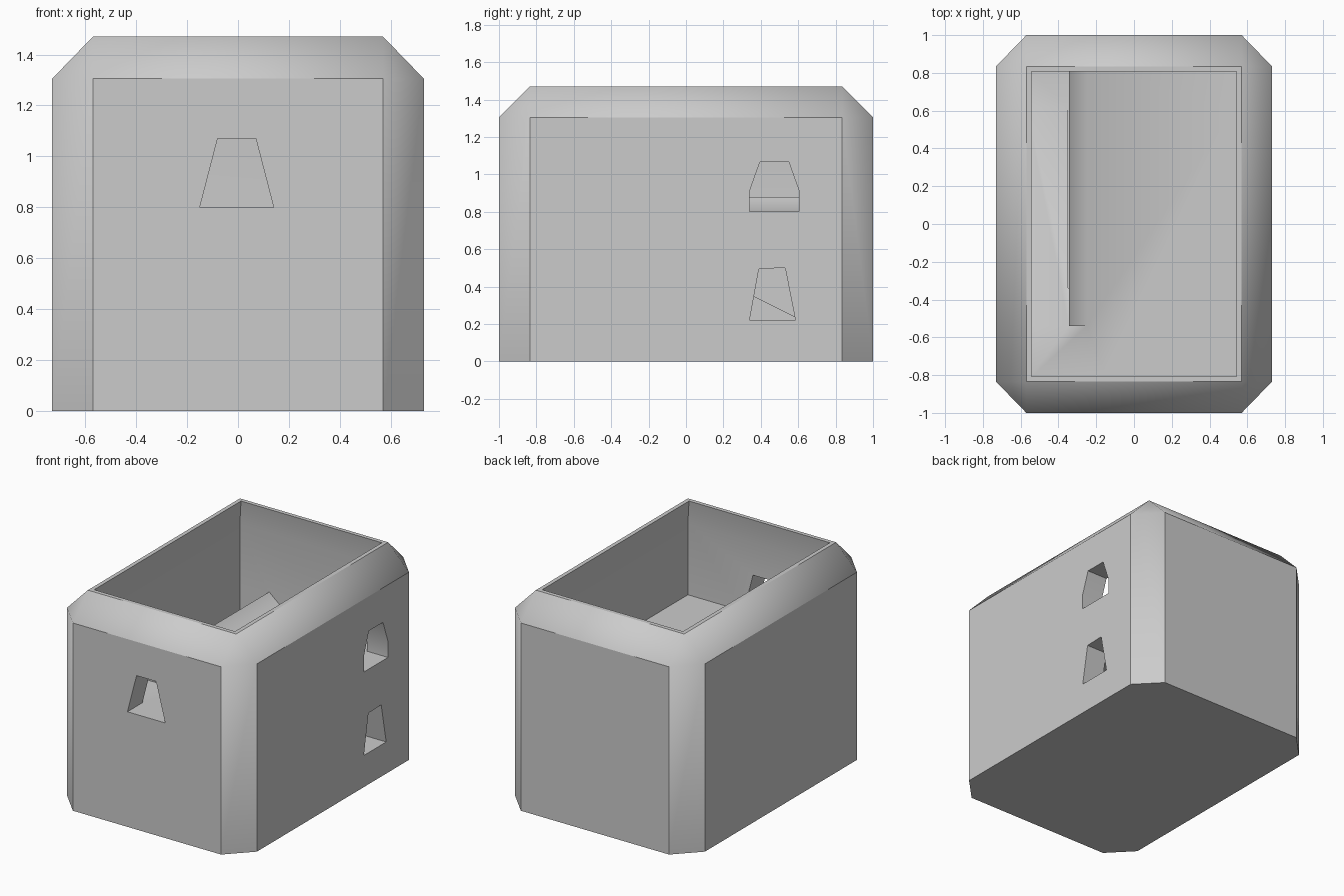
import bpy, bmesh

if "Cube" in bpy.data.objects:
    bpy.data.objects.remove(bpy.data.objects["Cube"])


def hull(name, pts):
    """Convex solid around a few points."""
    bm = bmesh.new()
    for p in pts:
        bm.verts.new(p)
    res = bmesh.ops.convex_hull(bm, input=bm.verts)
    junk = {g for k in ("geom_interior", "geom_unused") for g in res[k]
            if isinstance(g, bmesh.types.BMVert)}
    if junk:
        bmesh.ops.delete(bm, geom=list(junk), context='VERTS')
    bmesh.ops.dissolve_limit(bm, angle_limit=0.01, verts=bm.verts, edges=bm.edges)
    bmesh.ops.recalc_face_normals(bm, faces=bm.faces)
    me = bpy.data.meshes.new(name)
    bm.to_mesh(me)
    bm.free()
    ob = bpy.data.objects.new(name, me)
    bpy.context.collection.objects.link(ob)
    return ob


def rect(x, y, z):
    return [(sx * x, sy * y, z) for sx in (-1, 1) for sy in (-1, 1)]


def prism_x(name, yz, x0, x1):
    return hull(name, [(x, y, z) for x in (x0, x1) for y, z in yz])


def prism_y(name, xz, y0, y1):
    return hull(name, [(x, y, z) for y in (y0, y1) for x, z in xz])


# Outer block: chamfered vertical corners and chamfered top
outer = []
for z in (0, 1.305):
    outer += rect(0.73, 0.835, z) + rect(0.57, 1.0, z)
body = hull("house_body", outer + rect(0.57, 0.835, 1.47))

# Open upper room with a narrower rim
upper = hull("upper_room_cut", rect(0.57, 0.835, 0.8) + rect(0.57, 0.835, 1.3)
             + rect(0.52, 0.785, 1.47) + rect(0.52, 0.785, 1.6))
# Lower room and the ramp channel joining both floors
lower = prism_x("lower_room_cut", [(-0.835, 0.22), (0.835, 0.22),
                                   (0.835, 0.7), (-0.835, 0.7)], -0.35, 0.57)
ramp = prism_x("ramp_cut", [(-0.54, 0.8), (0.62, 0.22), (0.835, 0.22),
                            (0.835, 0.85), (-0.54, 0.85)], -0.57, -0.345)
# Sloped curb along the ramp opening
curb = prism_y("ramp_curb", [(-0.345, 0.75), (-0.345, 0.88),
                             (-0.25, 0.8), (-0.25, 0.75)], -0.54, 0.85)
# Tapered windows
front_win = prism_y("front_window_cut", [(-0.15, 0.8), (0.14, 0.8),
                                         (0.07, 1.07), (-0.08, 1.07)], -1.1, -0.8)
side_up = prism_x("side_upper_window_cut",
                  [(0.34, 0.8), (0.605, 0.8), (0.605, 0.91), (0.55, 1.065),
                   (0.395, 1.065), (0.34, 0.91)], 0.53, 0.9)
side_low = prism_x("side_lower_window_cut",
                   [(0.34, 0.22), (0.585, 0.22), (0.53, 0.5), (0.39, 0.495)], 0.53, 0.9)

steps = [(upper, 'DIFFERENCE'), (lower, 'DIFFERENCE'), (ramp, 'DIFFERENCE'),
         (curb, 'UNION'), (front_win, 'DIFFERENCE'), (side_up, 'DIFFERENCE'),
         (side_low, 'DIFFERENCE')]
bpy.context.view_layer.objects.active = body
for tool, op in steps:
    mod = body.modifiers.new(tool.name, 'BOOLEAN')
    mod.operation, mod.object, mod.solver = op, tool, 'EXACT'
    bpy.ops.object.modifier_apply(modifier=mod.name)
    bpy.data.objects.remove(tool)

# Smooth the gentle bends, keep the corners crisp
bpy.ops.object.select_all(action='DESELECT')
body.select_set(True)
bpy.ops.object.shade_smooth_by_angle(angle=0.72)
